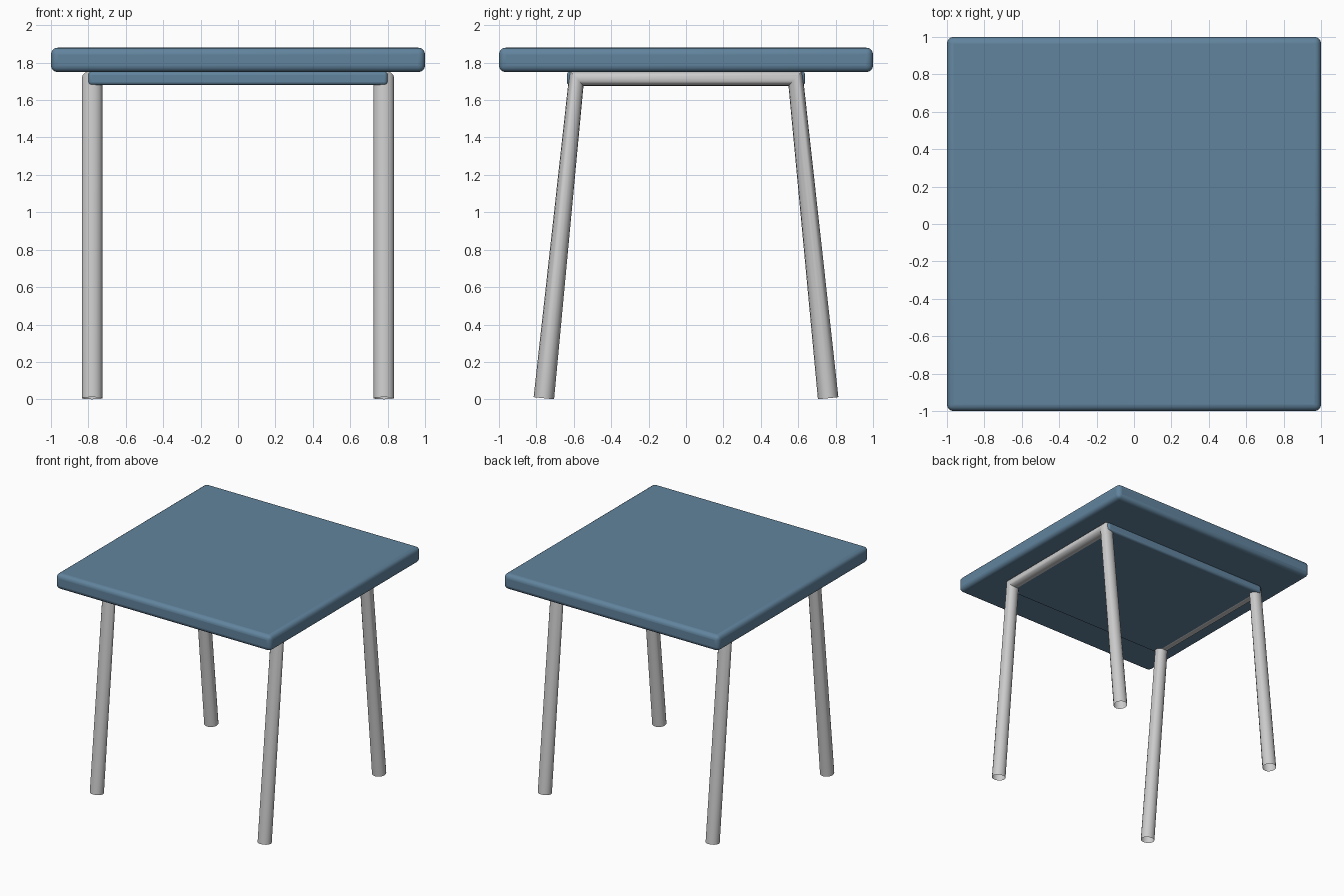
import bpy

if "Cube" in bpy.data.objects:
    bpy.data.objects.remove(bpy.data.objects["Cube"])

blue = bpy.data.materials.new("blue_paint")
blue.diffuse_color = (0.12, 0.23, 0.34, 1)
blue.use_nodes = True
blue.node_tree.nodes["Principled BSDF"].inputs["Base Color"].default_value = blue.diffuse_color


def rounded_box(name, size, z_low, z_high, radius):
    bpy.ops.mesh.primitive_cube_add(size=1, location=(0, 0, (z_low + z_high) / 2))
    ob = bpy.context.object
    ob.name = name
    ob.scale = (size[0], size[1], z_high - z_low)
    bpy.ops.object.transform_apply(location=False, rotation=False, scale=True)
    ob.data.materials.append(blue)
    bevel = ob.modifiers.new("rounded_edges", 'BEVEL')
    bevel.width = radius
    bevel.segments = 4
    bpy.ops.object.shade_smooth_by_angle()
    return ob


def leg_frame(name, x):
    # One bent tube: leg, top rail, leg
    curve = bpy.data.curves.new(name, 'CURVE')
    curve.dimensions = '3D'
    curve.bevel_depth = 0.055
    curve.bevel_resolution = 6
    path = [(-0.76, 0.006), (-0.585, 1.717), (0.585, 1.717), (0.76, 0.006)]
    spline = curve.splines.new('POLY')
    spline.points.add(len(path) - 1)
    for point, (y, z) in zip(spline.points, path):
        point.co = (x, y, z, 1)
    ob = bpy.data.objects.new(name, curve)
    bpy.context.collection.objects.link(ob)
    bpy.ops.object.select_all(action='DESELECT')
    bpy.context.view_layer.objects.active = ob
    ob.select_set(True)
    bpy.ops.object.convert(target='MESH')
    bpy.ops.object.shade_smooth_by_angle()


# Table top and the panel below it
rounded_box("table_top", (2, 2), 1.75, 1.88, 0.035)
rounded_box("under_panel", (1.6, 1.275), 1.68, 1.752, 0.018)

# Tubular leg frames on both sides
leg_frame("left_leg_frame", -0.78)
leg_frame("right_leg_frame", 0.78)
